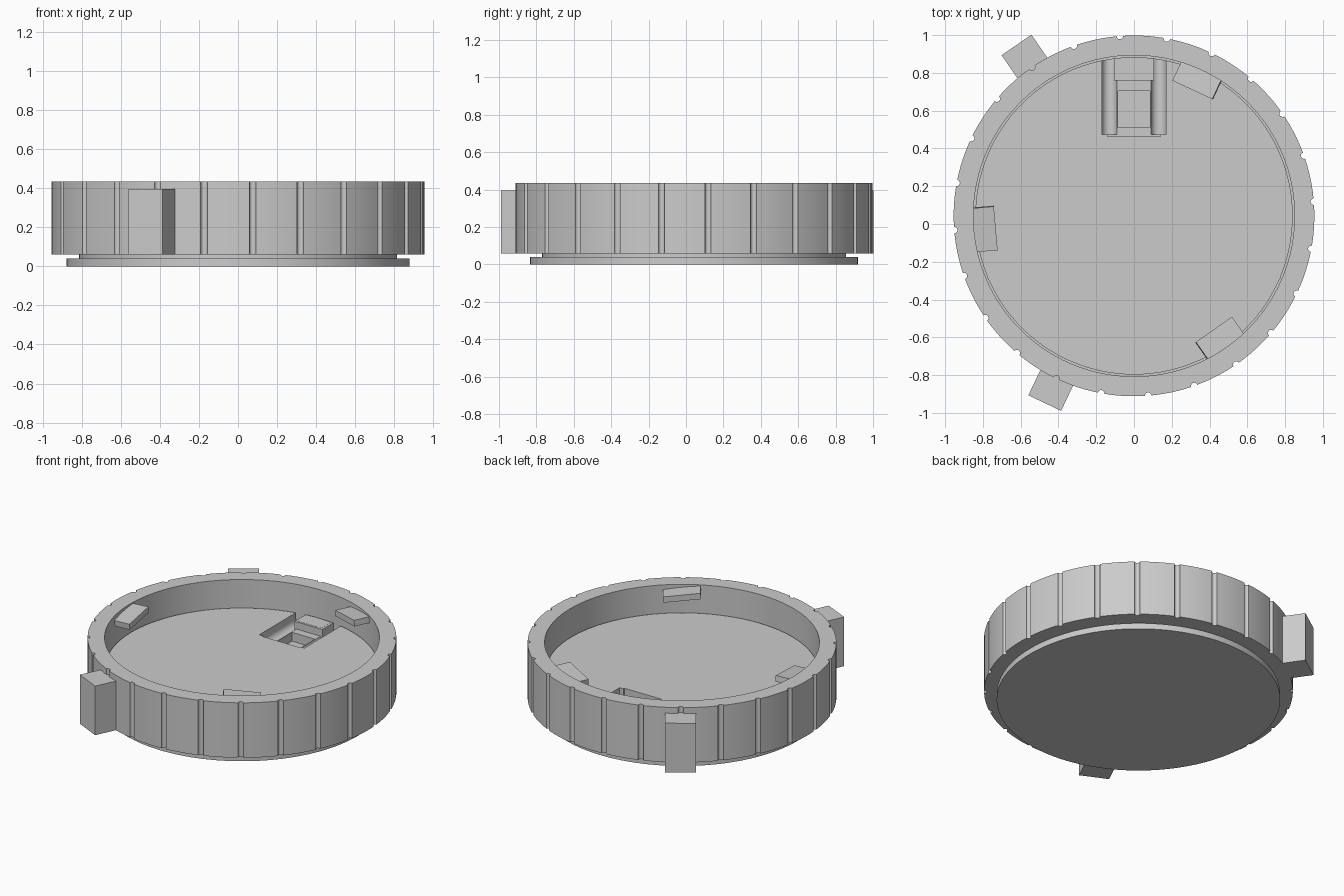
import bpy, bmesh, math
from mathutils import Matrix, Vector

cube = bpy.data.objects.get("Cube")
if cube:
    bpy.data.objects.remove(cube, do_unlink=True)

CENTRE = Vector((0, 0.043, 0))
FLOOR = 0.245
RIM = 0.435

grey = bpy.data.materials.new("plain_grey")
grey.use_nodes = True
grey.diffuse_color = (0.6, 0.6, 0.6, 1)
grey.node_tree.nodes["Principled BSDF"].inputs["Base Color"].default_value = (0.6, 0.6, 0.6, 1)


def finish(name, bm):
    bmesh.ops.recalc_face_normals(bm, faces=bm.faces)
    mesh = bpy.data.meshes.new(name)
    bm.to_mesh(mesh)
    bm.free()
    mesh.materials.append(grey)
    obj = bpy.data.objects.new(name, mesh)
    bpy.context.collection.objects.link(obj)
    return obj


def activate(obj):
    bpy.ops.object.select_all(action='DESELECT')
    obj.select_set(True)
    bpy.context.view_layer.objects.active = obj


def smooth(obj):
    activate(obj)
    bpy.ops.object.shade_smooth_by_angle(angle=math.radians(30))


def prism(name, outline, near, far, angle, tilt=0.0):
    """Extrude an (across, height) outline along the radius at the given angle."""
    bm = bmesh.new()
    face = bm.faces.new([bm.verts.new((x, near, z)) for x, z in outline])
    out = bmesh.ops.extrude_face_region(bm, geom=[face])
    verts = [v for v in out["geom"] if isinstance(v, bmesh.types.BMVert)]
    bmesh.ops.translate(bm, verts=verts, vec=(0, far - near, 0))
    if tilt:
        mid = sum((z for _, z in outline)) / len(outline)
        bmesh.ops.rotate(bm, verts=bm.verts, cent=(0, 0, mid), matrix=Matrix.Rotation(tilt, 3, 'Y'))
    turn = Matrix.Translation(CENTRE) @ Matrix.Rotation(math.radians(angle - 90), 4, 'Z')
    bm.transform(turn)
    return finish(name, bm)


def rect(half, low, high):
    return [(-half, low), (half, low), (half, high), (-half, high)]


def lathe(name, loops):
    """Join loops of points; single-point loops become capped ends."""
    bm = bmesh.new()
    rings = [[bm.verts.new(Vector(p) + CENTRE) for p in loop] for loop in loops]
    return bm, rings


def bridge(bm, a, b):
    n = len(a)
    for i in range(n):
        bm.faces.new((a[i], a[(i + 1) % n], b[(i + 1) % n], b[i]))


# Angles and radii of the fluted outer edge: 24 round grooves
GROOVES, GROOVE_R, OUTER = 24, 0.017, 0.955
edge = []
for k in range(GROOVES):
    mid = math.radians(4.5 + 360 / GROOVES * k)
    for j in range(9):
        t = math.pi * j / 8
        edge.append((mid - GROOVE_R / OUTER * math.cos(t), OUTER - GROOVE_R * math.sin(t)))
    for j in range(1, 6):
        edge.append((mid + GROOVE_R / OUTER + (math.tau / GROOVES - 2 * GROOVE_R / OUTER) * j / 6, OUTER))


def circle(radius, z):
    return [((radius or r) * math.cos(a), (radius or r) * math.sin(a), z) for a, r in edge]


# Grip ring, with a lip at the bottom; radius None follows the fluted edge
ring_profile = [(0.85, RIM), (None, RIM), (None, 0.06), (0.82, 0.06), (0.82, 0.09), (0.85, 0.09)]
bm, rings = lathe("grip_ring", [circle(r, z) for r, z in ring_profile])
for i, ring in enumerate(rings):
    bridge(bm, ring, rings[(i + 1) % len(rings)])
smooth(finish("grip_ring", bm))

# Hub: flange, neck and inner floor disc
hub_profile = [(0.877, 0), (0.877, 0.04), (0.813, 0.04), (0.813, 0.1), (0.84, 0.1), (0.84, FLOOR)]
bm, rings = lathe("hub", [circle(r, z) for r, z in hub_profile])
for a, b in zip(rings, rings[1:]):
    bridge(bm, a, b)
bm.faces.new(rings[0])
bm.faces.new(rings[-1])
hub = finish("hub", bm)


def cut(target, cutter):
    mod = target.modifiers.new("cut", 'BOOLEAN')
    mod.operation, mod.solver, mod.object = 'DIFFERENCE', 'EXACT', cutter
    activate(target)
    bpy.ops.object.modifier_apply(modifier=mod.name)
    bpy.data.objects.remove(cutter, do_unlink=True)


def channel(side):
    """U-shaped outline of a round-bottomed channel."""
    pts = [(side * 0.13 + 0.04 * math.cos(t), FLOOR - 0.04 + 0.04 * math.sin(t))
           for t in (math.pi + math.pi * i / 12 for i in range(13))]
    return pts + [(side * 0.13 + 0.04, FLOOR + 0.05), (side * 0.13 - 0.04, FLOOR + 0.05)]


# Three clip pockets in the floor, each with a stop block by the wall
for angle in (90, 210, 330):
    for side in (-1, 1):
        cut(hub, prism("channel_cutter", channel(side), 0.43, 0.9, angle))
    cut(hub, prism("shelf_cutter", rect(0.14, FLOOR - 0.05, FLOOR + 0.06), 0.42, 0.73, angle))
    cut(hub, prism("hole_cutter", rect(0.086, FLOOR - 0.11, FLOOR + 0.07), 0.467, 0.662, angle))
    prism("stop_block", rect(0.105, FLOOR - 0.1, FLOOR - 0.001), 0.717, 0.836, angle)
smooth(hub)

# Sloping bayonet lugs on the inner wall
for angle in (65, 185, 305):
    prism("bayonet_lug", rect(0.117, 0.375, 0.415), 0.735, 0.86, angle, math.radians(-6))

# Outer grip tabs
for angle in (124.5, 244.5):
    prism("grip_tab", rect(0.096, 0.06, 0.395), 0.9, 1.098, angle)
